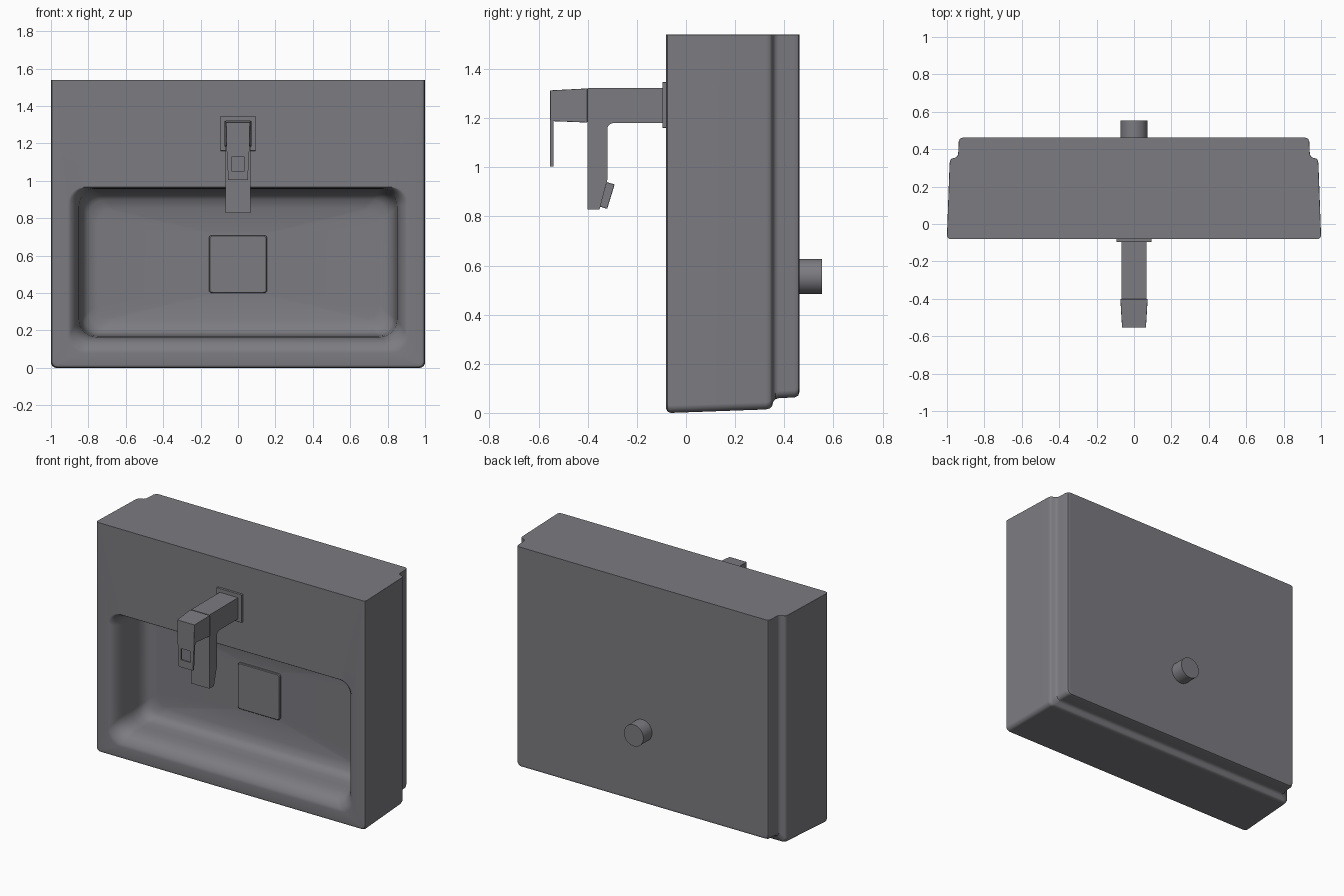
import bpy, bmesh, math
from mathutils import Matrix, Vector

if "Cube" in bpy.data.objects:
    bpy.data.objects.remove(bpy.data.objects["Cube"])

grey = bpy.data.materials.new("ceramic_grey")
grey.diffuse_color = (0.2, 0.2, 0.22, 1)
grey.use_nodes = True
grey.node_tree.nodes["Principled BSDF"].inputs["Base Color"].default_value = grey.diffuse_color


def finish(name, bm, bevel=0.0, weighted=False):
    """Turn a bmesh into a shaded object, optionally bevelled."""
    bmesh.ops.recalc_face_normals(bm, faces=bm.faces)
    me = bpy.data.meshes.new(name)
    bm.to_mesh(me)
    bm.free()
    ob = bpy.data.objects.new(name, me)
    bpy.context.collection.objects.link(ob)
    me.materials.append(grey)
    bpy.ops.object.select_all(action='DESELECT')
    ob.select_set(True)
    bpy.context.view_layer.objects.active = ob
    bpy.ops.object.shade_smooth_by_angle(angle=math.radians(35))
    if bevel:
        m = ob.modifiers.new("soft_edges", 'BEVEL')
        m.width, m.segments, m.limit_method = bevel, 2, 'ANGLE'
        m.harden_normals = True
    if weighted:
        m = ob.modifiers.new("flat_normals", 'WEIGHTED_NORMAL')
        m.keep_sharp = True
    return ob


def ring(bm, half, z0, z1, y, r_low, r_high, n=8):
    """Rounded rectangle of vertices in the xz plane."""
    verts = []
    corners = [(half, z0, r_low, -1, 1, -90), (half, z1, r_high, -1, -1, 0),
               (-half, z1, r_high, 1, -1, 90), (-half, z0, r_low, 1, 1, 180)]
    for x, z, r, sx, sz, start in corners:
        for i in range(n + 1):
            a = math.radians(start + 90 * i / n)
            verts.append(bm.verts.new((x + sx * r + r * math.cos(a), y, z + sz * r + r * math.sin(a))))
    return verts


def loft(bm, rings, caps=True):
    for a, b in zip(rings, rings[1:]):
        for i in range(len(a)):
            j = (i + 1) % len(a)
            bm.faces.new((a[i], a[j], b[j], b[i]))
    if caps:
        bm.faces.new(rings[0])
        bm.faces.new(rings[-1])


def rect(bm, hx0, hx1, z0, z1, y):
    """Trapezoid of four vertices: half widths at bottom and top."""
    return [bm.verts.new(p) for p in ((-hx0, y, z0), (hx0, y, z0), (hx1, y, z1), (-hx1, y, z1))]


def block(name, half, z0, z1, y0, y1, bevel=0.0):
    bm = bmesh.new()
    loft(bm, [rect(bm, half, half, z0, z1, y) for y in (y0, y1)])
    return finish(name, bm, bevel)


# Basin body: one loft from the stepped back, round the rim, down into the bowl
bm = bmesh.new()
outer = [(.085, .462), (.07, .457), (.063, .442), (.06, .378), (.056, .364), (.045, .355),
         (.026, .350), (.018, .341), (.014, .325), (0, -.062), (.005, -.075), (.018, -.081)]
rings = [ring(bm, 1 - d, d, 1.54, y, .03, .003) for d, y in outer]
bowl = [  # half width, bottom, top, y, corner radius
    (.91, .08, .967, -.081, .09), (.895, .10, .963, -.076, .09), (.875, .13, .960, -.058, .09),
    (.86, .152, .957, -.025, .09), (.85, .165, .955, .02, .09), (.845, .170, .95, .08, .09),
    (.84, .173, .94, .14, .09), (.825, .185, .925, .18, .09), (.80, .21, .90, .205, .09),
    (.75, .26, .85, .220, .08), (.17, .39, .72, .232, .02)]
rings += [ring(bm, h, z0, z1, y, r, r) for h, z0, z1, y, r in bowl]
loft(bm, rings)
finish("basin_body", bm, weighted=True)

# Square drain cover on the bowl floor
bm = bmesh.new()
loft(bm, [ring(bm, .155 - d, .40 + d, .708 - d, y, .014, .014, 4)
          for d, y in ((0, .25), (0, .221), (.004, .217))])
finish("drain_cover", bm)

# Waste pipe at the back
bm = bmesh.new()
bmesh.ops.create_cone(bm, cap_ends=True, segments=40, radius1=.072, radius2=.072, depth=.115,
                      matrix=Matrix.Translation((0, .4965, .555)) @ Matrix.Rotation(math.pi / 2, 4, 'X'))
finish("waste_pipe", bm)

# Tap base plate
block("tap_base_plate", .094, 1.16, 1.347, -.096, -.075, .002)

# Tap arm and spout: side profile with a rounded inner corner, extruded across x
profile = [(-.09, 1.18), (-.09, 1.322), (-.40, 1.322), (-.40, .828), (-.352, .828), (-.32, .95)]
for i in range(6):
    a = math.radians(180 - 18 * i)
    profile.append((-.295 + .025 * math.cos(a), 1.155 + .025 * math.sin(a)))
bm = bmesh.new()
loft(bm, [[bm.verts.new((x, y, z)) for y, z in profile] for x in (-.068, .068)])
finish("tap_spout", bm)

# Tilted water outlet on the rear of the spout tip
outlet = block("tap_outlet", .048, -.052, .052, -.018, .016, .003)
outlet.location = Vector((0, -.321, .885))
outlet.rotation_euler.x = math.radians(-17)

# Tapered handle block in front of the arm
bm = bmesh.new()
loft(bm, [rect(bm, .073, .073, 1.182, 1.321, -.402), rect(bm, .062, .064, 1.188, 1.313, -.553)])
finish("tap_handle", bm, .002)

# Thin lever hanging from the handle, with a square finger hole
bm = bmesh.new()
tube = [rect(bm, .052, .062, 1.003, 1.192, -.553), rect(bm, .036, .036, 1.052, 1.128, -.553),
        rect(bm, .036, .036, 1.052, 1.128, -.540), rect(bm, .052, .062, 1.003, 1.192, -.540)]
loft(bm, tube + tube[:1], caps=False)
finish("tap_lever", bm)
